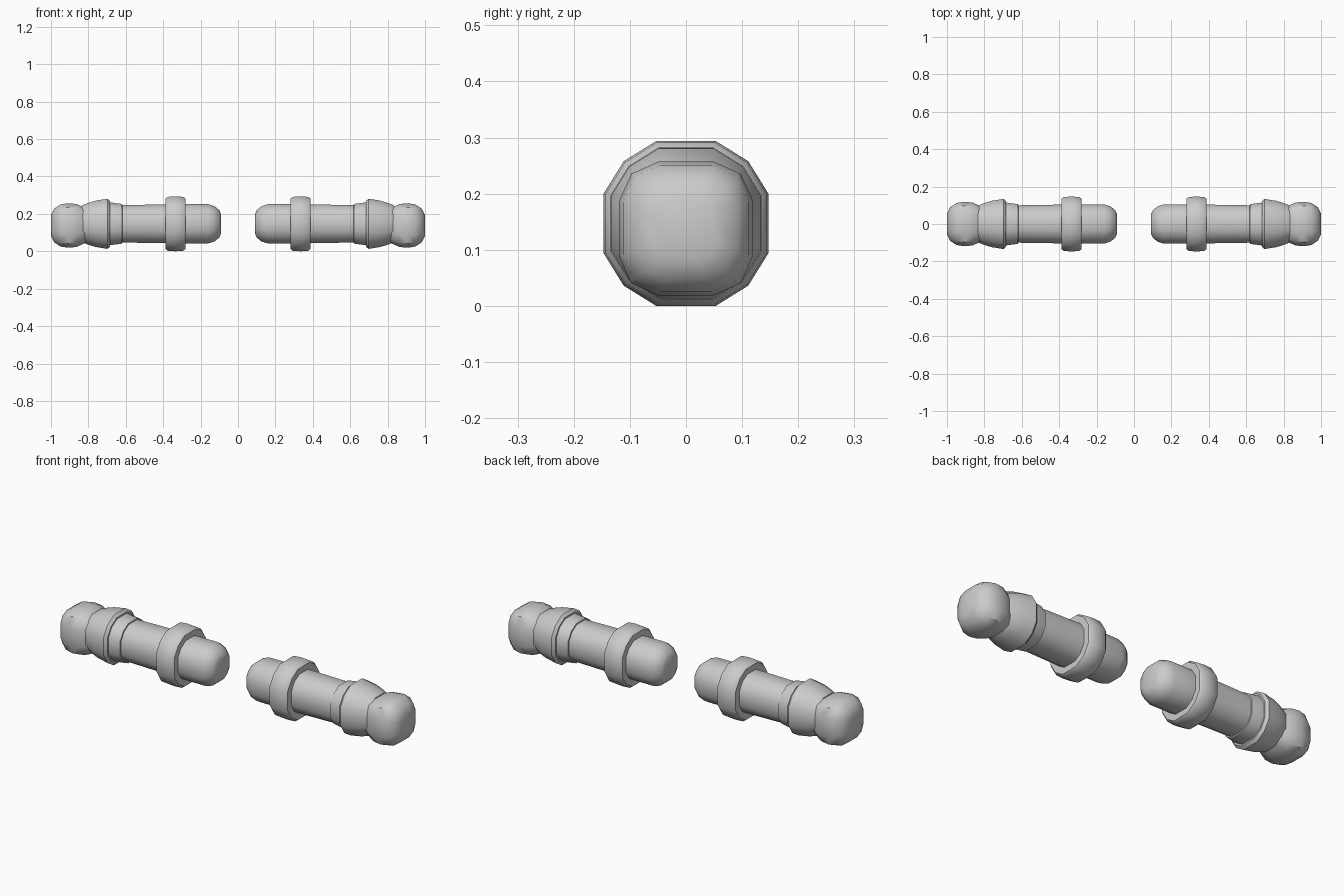
import bpy, bmesh, math

if "Cube" in bpy.data.objects:
    bpy.data.objects.remove(bpy.data.objects["Cube"])

grey = bpy.data.materials.new("plain grey")
grey.use_nodes = True
colour = (0.6, 0.6, 0.6, 1)
grey.diffuse_color = colour
grey.node_tree.nodes["Principled BSDF"].inputs["Base Color"].default_value = colour

AXIS_Z = 0.147


def section(flat, corner):
    """Twelve-sided rounded square of half-width 1."""
    quarter = [(1, flat), (corner, corner), (flat, 1)]
    points = []
    for _ in range(4):
        points += quarter
        quarter = [(-b, a) for a, b in quarter]
    return points


def loft(name, side, profile, flat=0.36, corner=0.755, z=AXIS_Z):
    """Sweep the section along x through (x, half-width) stations."""
    bm = bmesh.new()
    rings = [[bm.verts.new((side * x, r * a, z + r * b)) for a, b in section(flat, corner)]
             for x, r in profile]
    for low, high in zip(rings, rings[1:]):
        for i in range(len(low)):
            j = (i + 1) % len(low)
            bm.faces.new((low[i], low[j], high[j], high[i]))
    bm.faces.new(rings[0])
    bm.faces.new(rings[-1])
    bmesh.ops.recalc_face_normals(bm, faces=bm.faces)
    mesh = bpy.data.meshes.new(name)
    bm.to_mesh(mesh)
    bm.free()
    mesh.materials.append(grey)
    obj = bpy.data.objects.new(name, mesh)
    bpy.context.collection.objects.link(obj)
    bpy.ops.object.select_all(action="DESELECT")
    obj.select_set(True)
    bpy.context.view_layer.objects.active = obj
    bpy.ops.object.shade_smooth_by_angle(angle=math.radians(40))


for label, side in (("left", 1), ("right", -1)):
    # Sleeve with a domed shoulder end
    loft(label + "_arm", side, [(0.09, 0.05), (0.1, 0.073), (0.125, 0.094),
                                (0.16, 0.105), (0.3, 0.105), (0.62, 0.1), (0.7, 0.1)])
    # Raised band on the upper arm
    loft(label + "_arm_band", side, [(0.281, 0.1), (0.281, 0.135), (0.293, 0.144), (0.334, 0.147),
                                     (0.375, 0.144), (0.387, 0.135), (0.387, 0.1)])
    # Narrow collar before the cuff
    loft(label + "_collar", side, [(0.618, 0.098), (0.62, 0.106), (0.635, 0.108),
                                   (0.68, 0.114), (0.7, 0.114)])
    # Cuff tapering toward the wrist
    loft(label + "_cuff", side, [(0.684, 0.1), (0.684, 0.122), (0.698, 0.134), (0.76, 0.124),
                                 (0.8, 0.112), (0.835, 0.098)])
    # Rounded fist
    loft(label + "_hand", side, [(0.8, 0.085), (0.83, 0.1), (0.865, 0.115), (0.91, 0.119),
                                 (0.95, 0.112), (0.983, 0.09), (1.0, 0.055)],
         flat=0.42, corner=0.82, z=0.138)
